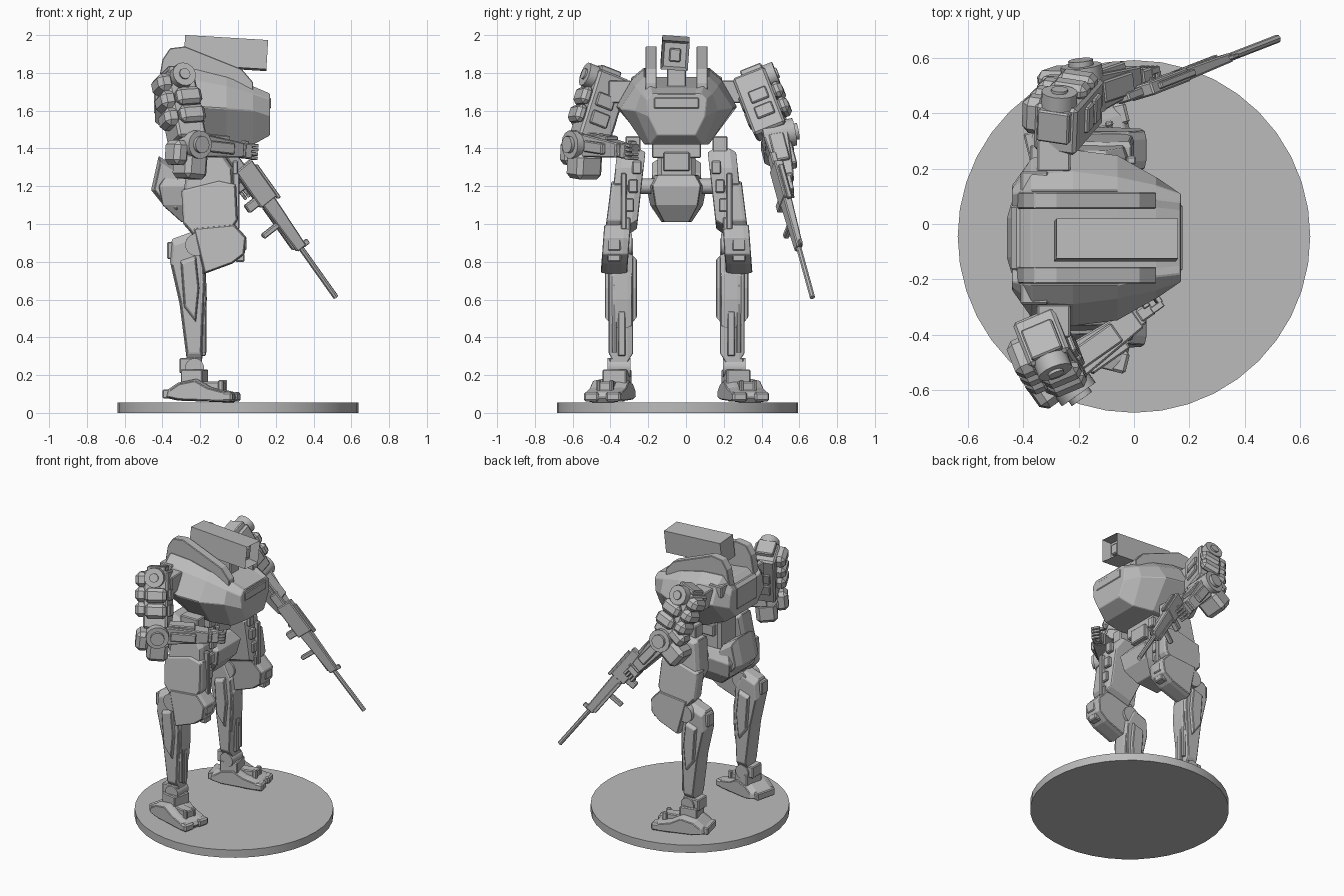
import bpy
import bmesh
from math import radians
from mathutils import Matrix, Vector

cube = bpy.data.objects.get("Cube")
if cube:
    bpy.data.objects.remove(cube)

MID = -.05  # the machine's own centre plane
SIDES = (("right", -1), ("left", 1))

grey = bpy.data.materials.new("plain grey")
grey.use_nodes = True
grey.diffuse_color = (.5, .5, .5, 1)
grey.node_tree.nodes["Principled BSDF"].inputs["Base Color"].default_value = grey.diffuse_color


def finish(name, bm, frame, bevel):
    bm.transform(frame)
    bmesh.ops.recalc_face_normals(bm, faces=bm.faces)
    mesh = bpy.data.meshes.new(name)
    bm.to_mesh(mesh)
    bm.free()
    mesh.materials.append(grey)
    obj = bpy.data.objects.new(name, mesh)
    bpy.context.collection.objects.link(obj)
    if bevel:
        mod = obj.modifiers.new("chamfer", "BEVEL")
        mod.width = bevel
        mod.segments = 1


def block(name, centre, size, frame=Matrix(), taper=1, bevel=.006):
    """Chamfered box; taper narrows its local +z end."""
    bm = bmesh.new()
    bmesh.ops.create_cube(bm, size=1)
    for v in bm.verts:
        if v.co.z > 0:
            v.co.xy *= taper
    bm.transform(Matrix.Translation(centre) @ Matrix.Diagonal((*size, 1)))
    finish(name, bm, frame, bevel)


def disc(name, centre, radius, depth, axis="Y", frame=Matrix(), sides=14):
    bm = bmesh.new()
    bmesh.ops.create_cone(bm, cap_ends=True, segments=sides, radius1=radius,
                          radius2=radius, depth=depth)
    for face in bm.faces:
        face.smooth = len(face.verts) == 4 and sides > 8
    for edge in bm.edges:
        edge.smooth = all(f.smooth for f in edge.link_faces)
    direction = Vector([float(axis == letter) for letter in "XYZ"])
    turn = Vector((0, 0, 1)).rotation_difference(direction).to_matrix().to_4x4()
    finish(name, bm, frame @ Matrix.Translation(centre) @ turn, 0)


def skin(name, rings, frame=Matrix(), bevel=.004):
    """Closed shell through matching rings of points."""
    bm = bmesh.new()
    loops = [[bm.verts.new(p) for p in ring] for ring in rings]
    for low, high in zip(loops, loops[1:]):
        for i in range(len(low)):
            bm.faces.new((low[i - 1], low[i], high[i], high[i - 1]))
    bm.faces.new(loops[0])
    bm.faces.new(loops[-1])
    finish(name, bm, frame, bevel)


def plate(name, profile, half, side=1, offset=0, lean=0, crown=.85, frame=Matrix()):
    """Side-view profile given thickness, with domed flanks and an outward lean."""
    cx, cz = (sum(axis) / len(profile) for axis in zip(*profile))
    rings = []
    for where, scale in ((-1, crown), (-.55, 1), (.55, 1), (1, crown)):
        rings.append([(cx + (x - cx) * scale,
                       MID + side * (offset + where * half + lean * (1.4 - z)),
                       cz + (z - cz) * scale) for x, z in profile])
    skin(name, rings, frame)


def limb(start, end, out, side):
    """Frame with z along the limb, y outward and x forward or up."""
    z = (end - start).normalized()
    y = (out - out.project(z)).normalized()
    x = y.cross(z) * -side
    return Matrix.Translation(start) @ Matrix((x, y, z)).transposed().to_4x4()


# Display base
disc("round_base", (0, MID + .005, .0275), .637, .055, "Z", sides=40)

# Faceted torso hull, from back to front, with a sunken deck between the fins
stations = (
    (-.44, (.11, 1.73), (.16, 1.74), (.18, 1.7), (.19, 1.62), (.12, 1.54)),
    (-.37, (.11, 1.78), (.17, 1.83), (.23, 1.78), (.29, 1.66), (.14, 1.49)),
    (-.22, (.11, 1.76), (.17, 1.82), (.24, 1.76), (.32, 1.62), (.16, 1.43)),
    (-.06, (.11, 1.74), (.17, 1.78), (.22, 1.73), (.3, 1.61), (.17, 1.42)),
    (.08, (.11, 1.72), (.14, 1.73), (.19, 1.69), (.22, 1.6), (.14, 1.42)),
    (.17, (.1, 1.69), (.13, 1.69), (.16, 1.66), (.15, 1.57), (.1, 1.47)))
skin("torso_hull", [[(x, MID + w, z) for w, z in half] +
                    [(x, MID - w, z) for w, z in reversed(half)]
                    for x, *half in stations])
block("chest_plate", (.15, MID, 1.64), (.05, .24, .06))
block("chin_plate", (.12, MID, 1.5), (.06, .14, .07))
block("back_engine", (-.4, MID, 1.66), (.09, .26, .18), bevel=.02)
block("cannon_mount", (-.1, MID, 1.79), (.22, .1, .14))
for label, side in SIDES:
    plate(label + "_top_fin", [(-.43, 1.7), (-.4, 1.87), (-.36, 1.93), (-.28, 1.94), (.02, 1.82),
                               (.08, 1.75), (.08, 1.68), (-.3, 1.65)], .03, side, .135, crown=1)
    block(label + "_hull_vent", (-.36, MID + side * .2, 1.74), (.1, .08, .08))
    block(label + "_shoulder_axle", (-.29, MID + side * .3, 1.7), (.12, .12, .12))

# Hollow box cannon over the torso
cannon = bmesh.new()
bmesh.ops.create_cube(cannon, size=1, matrix=Matrix.Diagonal((.44, .145, .155, 1)))
mouth = max(cannon.faces, key=lambda f: f.calc_center_median().x)
bmesh.ops.inset_region(cannon, faces=[mouth], thickness=.02)
bmesh.ops.translate(cannon, verts=mouth.verts, vec=(-.06, 0, 0))
tilt = (Matrix.Translation((-.065, MID - .008, 1.905)) @ Matrix.Rotation(radians(3.5), 4, "Y")
        @ Matrix.Rotation(radians(-4), 4, "X"))
finish("box_cannon", cannon, tilt, 0)
block("cannon_lens", (.17, 0, 0), (.03, .06, .07), tilt)

# Waist and pelvis
block("waist", (-.2, MID, 1.34), (.2, .2, .24), bevel=.02)
block("waist_collar", (-.18, MID, 1.39), (.18, .26, .08))
block("waist_panel", (-.1, MID, 1.33), (.06, .14, .1))
skin("pelvis", [[(back, MID - w, z), (front, MID - w * .8, z), (front, MID + w * .8, z),
                 (back, MID + w, z)] for z, w, back, front in
                ((1.26, .12, -.38, -.08), (1.2, .16, -.42, -.03),
                 (1.1, .14, -.4, -.05), (1.01, .08, -.3, -.12))])
plate("rear_skirt", [(-.42, 1.36), (-.46, 1.18), (-.38, 1.08), (-.31, 1.05), (-.3, 1.28)],
      .13, crown=.8)
disc("hip_axle", (-.2, MID, 1.2), .04, .46)

# Legs
for label, side in SIDES:
    def leg_plate(name, profile, half, offset, lean=0, crown=.9):
        plate(label + name, profile, half, side, offset, lean, crown)

    def leg_block(name, x, offset, z, size, frame=Matrix(), bevel=.006):
        block(label + name, (x, MID + side * offset, z), size, frame, bevel=bevel)

    leg_plate("_upper_thigh", [(-.29, 1.15), (-.26, 1.38), (-.1, 1.4), (-.03, 1.3), (-.01, 1),
                               (-.2, .95)], .075, .24, .1)
    leg_plate("_thigh_armour", [(-.3, 1.18), (-.1, 1.23), (-.01, 1.21), (0, 1.02), (-.06, .93),
                                (-.22, .92), (-.29, 1)], .045, .28, .12, .95)
    leg_plate("_knee_armour", [(-.24, .98), (-.02, 1), (.045, .93), (.035, .84), (-.03, .79),
                               (-.18, .735), (-.21, .86)], .07, .285, .07, .95)
    leg_block("_hip_cap", -.16, .23, 1.41, (.14, .08, .11))
    for step in range(4):
        leg_block("_thigh_rib", -.015, .21 + step * .02, 1.3 - step * .1, (.03, .05, .07))
    leg_block("_thigh_rail", -.01, .28, 1.12, (.035, .03, .3))
    leg_block("_knee_stud", .025, .33, .89, (.04, .07, .06))
    leg_block("_knee_hook", .01, .33, .82, (.05, .07, .04))
    disc(label + "_knee_joint", (-.22, MID + side * .31, .89), .06, .15)

    # Shin shell, calf plates and piston
    leg_plate("_shin", [(-.35, .92), (-.24, .96), (-.18, .84), (-.17, .7), (-.18, .5), (-.19, .27),
                        (-.27, .27), (-.31, .58), (-.36, .8)], .065, .295, crown=.88)
    leg_plate("_shin_guard", [(-.23, .84), (-.17, .74), (-.165, .6), (-.18, .45), (-.23, .42)],
              .055, .29)
    leg_plate("_calf_flank", [(-.31, .82), (-.22, .85), (-.2, .66), (-.22, .46), (-.29, .55)],
              .085, .295, crown=.8)
    leg_block("_knee_back", -.35, .3, .86, (.05, .07, .09))
    leg_block("_shin_rail", -.185, .29, .42, (.03, .04, .24))
    disc(label + "_calf_piston", (-.18, MID + side * .33, .5), .012, .36, "Z", sides=8)

    # Ankle and splayed foot
    pivot = Matrix.Translation((-.25, MID + side * .31, 0))
    yaw = pivot @ Matrix.Rotation(side * radians(14), 4, "Z") @ pivot.inverted()
    disc(label + "_ankle", (-.23, MID + side * .305, .24), .05, .12)
    leg_block("_ankle_guard", -.25, .305, .25, (.12, .1, .08))
    leg_block("_ankle_column", -.23, .31, .18, (.12, .13, .1), yaw)
    plate(label + "_foot", [(-.36, .12), (-.37, .08), (-.3, .065), (-.02, .055), (0, .08),
                            (-.02, .11), (-.12, .135), (-.2, .18), (-.3, .16)],
          .1, side, .335, crown=.85, frame=yaw)
    leg_block("_heel", -.33, .335, .1, (.1, .15, .05), yaw)
    for toe in (-1, 1):
        leg_block("_toe", -.065, .335 + toe * .06, .085, (.14, .08, .05), yaw, .01)
        leg_block("_toe_lug", -.07, .335 + toe * .035, .14, (.03, .02, .07), yaw)
    leg_block("_instep", -.12, .335, .14, (.12, .07, .05), yaw)


def arm(label, side, shoulder, elbow, wrist, upper_out, lower_out):
    shoulder, elbow, wrist, upper_out, lower_out = map(
        Vector, (shoulder, elbow, wrist, upper_out, lower_out))
    upper = limb(shoulder, elbow, upper_out, side)
    lower = limb(elbow, wrist, lower_out, side)
    long, reach = (elbow - shoulder).length, (wrist - elbow).length

    # Upper arm with stacked panels and rear pods
    block(label + "_upper_arm", (0, -.01, long * .44), (.16, .18, long), upper, bevel=.012)
    block(label + "_shoulder_cap", (0, .01, -.02), (.12, .12, .06), upper)
    disc(label + "_shoulder_disc", (0, .09, .02), .065, .07, frame=upper)
    disc(label + "_shoulder_hub", (0, .11, .02), .03, .05, frame=upper, sides=10)
    for share in (.36, .63):
        block(label + "_arm_panel", (.01, .1, long * share), (.14, .06, long * .25), upper, bevel=.02)
        block(label + "_inner_panel", (0, -.1, long * share), (.1, .02, long * .22), upper)
        block(label + "_front_panel", (.08, 0, long * share), (.03, .1, long * .2), upper)
    for share in (.1, .36, .62):
        block(label + "_rear_pod", (-.09, .02, long * share), (.09, .14, long * .26), upper, bevel=.025)

    # Elbow and forearm
    disc(label + "_elbow_disc", (0, .02, 0), .075, .17, frame=lower)
    disc(label + "_elbow_hub", (0, .11, 0), .045, .03, frame=lower)
    block(label + "_elbow_guard", (-.11, .01, .01), (.14, .16, .14), lower, bevel=.025)
    block(label + "_elbow_back", (-.05, .02, -.09), (.13, .13, .09), lower, bevel=.025)
    block(label + "_forearm", (0, 0, reach * .5), (.13, .14, reach), lower, taper=.6)
    block(label + "_forearm_plate", (.055, 0, reach * .42), (.025, .08, reach * .6), lower)
    block(label + "_forearm_side", (0, .06, reach * .5), (.06, .03, reach * .5), lower)
    block(label + "_wrist", (0, 0, reach), (.07, .07, .04), lower)

    # Hand with curled fingers
    block(label + "_palm", (0, 0, reach + .035), (.08, .05, .06), lower)
    for finger in range(4):
        x = (finger - 1.5) * .022
        block(label + "_finger", (x, .01, reach + .08), (.018, .025, .05), lower, bevel=.003)
        block(label + "_fingertip", (x, -.015, reach + .1), (.017, .04, .02), lower, bevel=.003)
    block(label + "_thumb", (.045, -.03, reach + .05), (.02, .04, .025), lower, bevel=.003)


arm("right", -1, (-.33, -.42, 1.77), (-.26, -.53, 1.42), (.01, -.34, 1.39), (.42, -1, 0), (.58, -.8, 0))
arm("left", 1, (-.28, .355, 1.77), (-.18, .47, 1.47), (0, .53, 1.24), (.15, 1, 0), (-.05, 1, .1))

# Long rifle held in the left hand, pointing down and forward
rifle = limb(Vector((.03, .48, 1.3)), Vector((.52, .67, .61)), Vector((-.3, 1, 0)), 1)
block("rifle_receiver", (0, 0, .11), (.11, .05, .24), rifle)
block("rifle_stock", (-.02, 0, -.05), (.06, .035, .1), rifle)
block("rifle_top_rail", (.06, 0, .14), (.02, .025, .22), rifle, bevel=.004)
block("rifle_handguard", (0, 0, .38), (.08, .045, .32), rifle, taper=.75)
block("rifle_under_rail", (-.03, .01, .38), (.025, .03, .28), rifle, bevel=.004)
block("rifle_magazine", (-.075, 0, .19), (.09, .035, .05), rifle)
block("rifle_foregrip", (-.08, 0, .36), (.11, .03, .03), rifle)
block("rifle_front_sight", (.035, 0, .53), (.04, .015, .03), rifle, bevel=.003)
disc("rifle_barrel", (0, 0, .68), .015, .37, "Z", rifle, sides=8)
